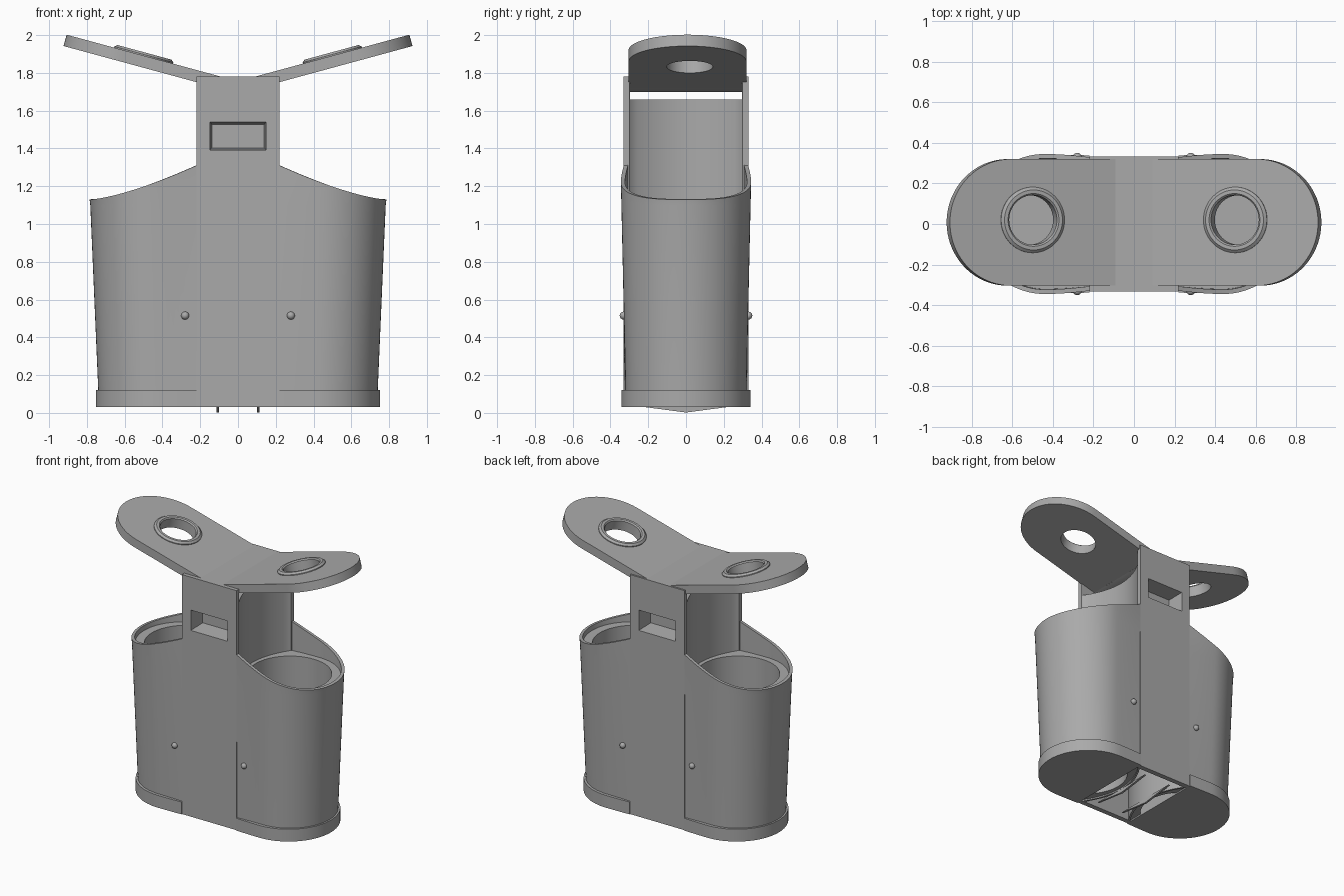
import bpy, bmesh, math
from mathutils import Matrix

cube = bpy.data.objects.get("Cube")
if cube:
    bpy.data.objects.remove(cube)

grey = bpy.data.materials.new("plain grey")
grey.use_nodes = True
GREY = (0.4, 0.4, 0.4, 1)
grey.diffuse_color = GREY
grey.node_tree.nodes["Principled BSDF"].inputs["Base Color"].default_value = GREY


def finish(name, bm, recalc=True):
    if recalc:
        bmesh.ops.recalc_face_normals(bm, faces=bm.faces)
    mesh = bpy.data.meshes.new(name)
    bm.to_mesh(mesh)
    bm.free()
    mesh.materials.append(grey)
    ob = bpy.data.objects.new(name, mesh)
    bpy.context.collection.objects.link(ob)
    return ob


def loft(name, low, high, z0, z1, matrix=Matrix()):
    """Solid between two outlines with the same number of points."""
    bm = bmesh.new()
    a = [bm.verts.new(matrix @ Matrix.Translation((x, y, z0)).translation) for x, y in low]
    b = [bm.verts.new(matrix @ Matrix.Translation((x, y, z1)).translation) for x, y in high]
    bm.faces.new(a[::-1])
    bm.faces.new(b)
    n = len(a)
    for i in range(n):
        j = (i + 1) % n
        bm.faces.new((a[i], a[j], b[j], b[i]))
    return finish(name, bm)


def prism(name, pts, z0, z1, matrix=Matrix()):
    return loft(name, pts, pts, z0, z1, matrix)


def circle(cx, cy, r, n=64):
    return [(cx + r * math.cos(2 * math.pi * i / n), cy + r * math.sin(2 * math.pi * i / n))
            for i in range(n)]


def rect(hx, hy):
    return [(-hx, -hy), (hx, -hy), (hx, hy), (-hx, hy)]


def lobe(c, r, x0, y0, steps=8, n=48):
    """Open path round one rounded end, from front to back."""
    side = [(x0 + (c - x0) * i / steps, y0 + (r - y0) * math.sin(math.pi / 2 * i / steps))
            for i in range(steps)]
    arc = [(c + r * math.cos(t), r * math.sin(t))
           for t in (math.pi * (i / n - 0.5) for i in range(n + 1))]
    return [(x, -y) for x, y in side] + arc + side[::-1]


def hollow(y_max, x_mid, sign=1, n=16):
    """Curved side of the central divider, from back to front."""
    ys = [y_max * (1 - 2 * i / n) for i in range(n + 1)]
    return [(sign * (x_mid + 0.1 * (y / 0.3) ** 2), y) for y in ys]


def apply(ob, kind, **settings):
    mod = ob.modifiers.new(kind.title(), kind)
    for key, value in settings.items():
        setattr(mod, key, value)
    bpy.context.view_layer.objects.active = ob
    bpy.ops.object.modifier_apply(modifier=mod.name)


def cut(ob, cutter):
    apply(ob, "BOOLEAN", operation="DIFFERENCE", solver="EXACT", object=cutter)
    bpy.data.objects.remove(cutter)


def mirror(ob, both=False):
    apply(ob, "MIRROR", use_axis=(True, both, False))


# Central tower: two flat plates joined by a divider with hollow sides
half = [(0.22, 0.332), (0.22, 0.3)] + hollow(0.295, 0.115) + [(0.22, -0.3), (0.22, -0.332)]
outline = half + [(-x, y) for x, y in half[::-1]]
tower = prism("central_tower", outline, 0.03, 1.78)
cut(tower, prism("top_cutter", rect(0.4, 0.297), 1.66, 1.9))
inside = hollow(0.295, 0.1) + hollow(0.295, 0.1, -1)[::-1]
cut(tower, prism("bottom_cutter", inside, -0.1, 1.0))

# Tapered slot pockets in both tower faces
for side in (1, -1):
    place = Matrix.Translation((0, 0, 1.465)) @ Matrix.Rotation(side * math.pi / 2, 4, "X")
    cut(tower, loft("slot_cutter", rect(0.138, 0.062), rect(0.15, 0.075), 0.21, 0.34, place))

# Outer shell of the rounded ends, with a swept top edge
bm = bmesh.new()
mid = lobe(0.44, 0.342, 0.2, 0.327)
crest = [(x, y, 1.13 + 0.18 * (max(0, 0.78 - x) / 0.56) ** 1.4)
         for x, y in lobe(0.441, 0.345, 0.2, 0.327)]
levels = [[(x, y, 0.03) for x, y in lobe(0.418, 0.318, 0.2, 0.327)],
          [(x, y, 1.1) for x, y in mid], crest]
rings = [[bm.verts.new(p) for p in level] for level in levels]
for a, b in zip(rings, rings[1:]):
    for i in range(len(a) - 1):
        bm.faces.new((a[i], a[i + 1], b[i + 1], b[i]))
shell = finish("outer_shell", bm, recalc=False)
apply(shell, "SOLIDIFY", thickness=0.022, offset=-1)
mirror(shell)

# Round cups inside the shell
wall = hollow(0.28, 0.105)
liner = loft("cup_liner", lobe(0.42, 0.308, 0.2, 0.3) + wall,
             lobe(0.44, 0.326, 0.2, 0.31) + wall, 0.04, 1.1)
cut(liner, prism("cup_cutter", circle(0.42, 0, 0.277), -0.1, 1.3))
mirror(liner)

# Base caps with a raised lip
cap = prism("base_cap", lobe(0.41, 0.342, 0.22, 0.338), 0.03, 0.12)
mirror(cap)

# Small pointed ribs under the divider
upright = Matrix(((0, 0, 1, 0), (1, 0, 0, 0), (0, 1, 0, 0), (0, 0, 0, 1)))
rib = prism("bottom_rib", [(-0.25, 0.035), (0, 0.002), (0.25, 0.035)], 0.1, 0.115, upright)
mirror(rib)

# Round pegs on the front and back
bm = bmesh.new()
bmesh.ops.create_uvsphere(bm, u_segments=20, v_segments=12, radius=0.021,
                          matrix=Matrix.Translation((0.28, 0.33, 0.515)))
pegs = finish("pegs", bm)
mirror(pegs, both=True)

# Top plate: flat middle and two raised wings with round holes
tilt = Matrix.Translation((0.09, 0.008, 1.78)) @ Matrix.Rotation(-math.radians(15.2), 4, "Y")
arc = [(0.535 + 0.312 * math.cos(t), 0.312 * math.sin(t))
       for t in (math.pi * (i / 48 - 0.5) for i in range(49))]
wing = prism("plate_wing", [(0, -0.312)] + arc + [(0, 0.312)], -0.062, 0, tilt)
cut(wing, prism("hole_cutter", circle(0.425, 0.012, 0.122), -0.2, 0.2, tilt))
mirror(wing)

across = Matrix(((1, 0, 0, 0), (0, 0, -1, 0), (0, 1, 0, 0), (0, 0, 0, 1)))
profile = [(-0.09, 1.78), (-0.107, 1.72), (-0.05, 1.7), (0.05, 1.7), (0.107, 1.72), (0.09, 1.78)]
prism("plate_middle", profile, -0.32, 0.304, across)

# Rounded rings around the holes
bm = bmesh.new()
section = [(0.122, -0.03), (0.122, 0.01), (0.13, 0.018), (0.148, 0.018), (0.162, 0.006), (0.162, -0.03)]
verts = [bm.verts.new((r, 0, z)) for r, z in section]
edges = [bm.edges.new((verts[i - 1], verts[i])) for i in range(len(verts))]
bmesh.ops.spin(bm, geom=verts + edges, cent=(0, 0, 0), axis=(0, 0, 1),
               angle=2 * math.pi, steps=64, use_merge=True)
bmesh.ops.remove_doubles(bm, verts=bm.verts, dist=0.0005)
bm.transform(tilt @ Matrix.Translation((0.425, 0.012, 0)))
ring = finish("hole_ring", bm)
mirror(ring)

# Smooth shading with sharp edges kept
bpy.ops.object.select_all(action="DESELECT")
for ob in bpy.context.collection.objects:
    if ob.type == "MESH":
        ob.select_set(True)
        bpy.context.view_layer.objects.active = ob
bpy.ops.object.shade_smooth_by_angle(angle=math.radians(30))
